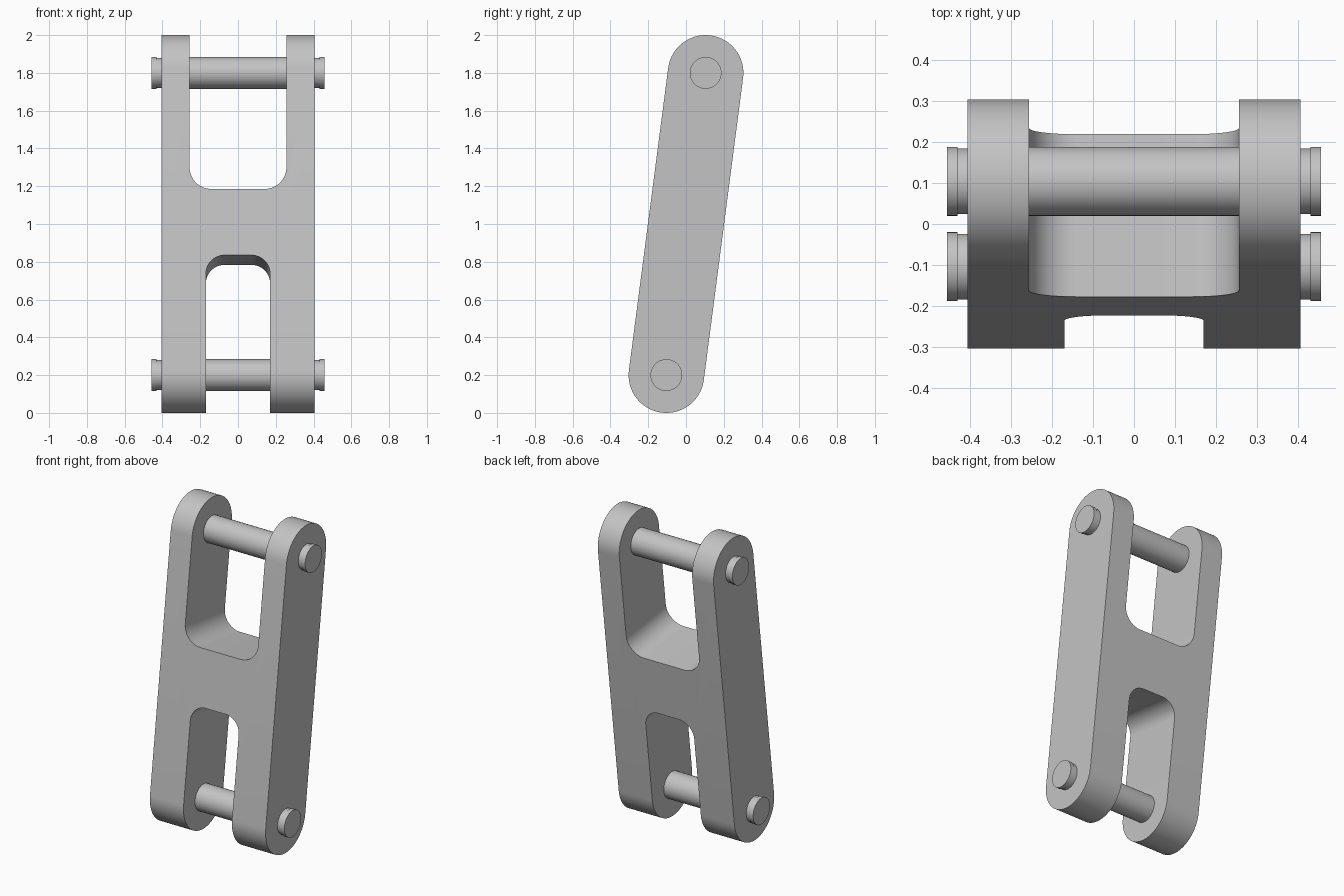
import bpy
import bmesh
from math import pi, sin, cos, atan2, hypot
from mathutils import Matrix, Vector

old = bpy.data.objects.get("Cube")
if old:
    bpy.data.objects.remove(old, do_unlink=True)

# Link proportions
RADIUS = 0.2
PIN_Y, PIN_Z = 0.104, 0.8          # pin centre offset from the middle
HALF_LENGTH = hypot(PIN_Y, PIN_Z)
LINK_HALF_WIDTH = 0.406
TILT = Matrix.Translation((0, 0, 1)) @ Matrix.Rotation(-atan2(PIN_Y, PIN_Z), 4, 'X')

steel = bpy.data.materials.new("steel grey")
steel.use_nodes = True
grey = (0.55, 0.55, 0.55, 1)
steel.diffuse_color = grey
steel.node_tree.nodes["Principled BSDF"].inputs["Base Color"].default_value = grey


def arc(cx, cy, r, start, end, steps):
    return [(cx + r * cos(start + (end - start) * i / steps),
             cy + r * sin(start + (end - start) * i / steps)) for i in range(steps + 1)]


def make_object(name, bm):
    bmesh.ops.recalc_face_normals(bm, faces=bm.faces)
    mesh = bpy.data.meshes.new(name)
    bm.to_mesh(mesh)
    bm.free()
    mesh.materials.append(steel)
    obj = bpy.data.objects.new(name, mesh)
    bpy.context.collection.objects.link(obj)
    return obj


def prism(name, outline, direction):
    """Extrude a closed outline symmetrically along a direction, then tilt it."""
    bm = bmesh.new()
    half = Vector(direction)
    face = bm.faces.new([bm.verts.new(Vector(p) - half) for p in outline])
    grown = bmesh.ops.extrude_face_region(bm, geom=[face])["geom"]
    bmesh.ops.translate(bm, vec=half * 2,
                        verts=[v for v in grown if isinstance(v, bmesh.types.BMVert)])
    bm.transform(TILT)
    return make_object(name, bm)


def select_only(obj):
    bpy.ops.object.select_all(action='DESELECT')
    obj.select_set(True)
    bpy.context.view_layer.objects.active = obj


def smooth(obj):
    select_only(obj)
    bpy.ops.object.shade_smooth_by_angle(angle=pi / 6)


# Link body: a long round-ended block, wide across x
stadium = (arc(0, HALF_LENGTH, RADIUS, 0, pi, 40)
           + arc(0, -HALF_LENGTH, RADIUS, pi, 2 * pi, 40))
body = prism("link_body", [(0, y, z) for y, z in stadium], (LINK_HALF_WIDTH, 0, 0))

# Open slots with rounded inner corners: side, half width, inner end, corner radius
for label, side, w, inner, r in (("upper", 1, 0.256, 0.161, 0.115),
                                 ("lower", -1, 0.17, 0.192, 0.1)):
    outline = ([(w, 1.3)] + [(-w, 1.3)]
               + arc(-w + r, inner + r, r, pi, 1.5 * pi, 14)
               + arc(w - r, inner + r, r, 1.5 * pi, 2 * pi, 14))
    cutter = prism(label + "_slot_cutter", [(x, 0, side * z) for x, z in outline], (0, 0.5, 0))
    cutter.hide_render = True
    cut = body.modifiers.new(label + " slot", 'BOOLEAN')
    cut.operation = 'DIFFERENCE'
    cut.solver = 'EXACT'
    cut.object = cutter
    select_only(body)
    bpy.ops.object.modifier_apply(modifier=cut.name)
    bpy.data.objects.remove(cutter, do_unlink=True)
smooth(body)

# Pins: a turned shaft with a shallow neck before each end head
HEAD, NECK, END, NECK_START = 0.084, 0.08, 0.457, 0.431
half_profile = [(NECK_START - 0.03, HEAD), (NECK_START - 0.03, NECK),
                (NECK_START, NECK), (NECK_START, HEAD), (END, HEAD), (END, 0)]
profile = [(-x, r) for x, r in reversed(half_profile)] + half_profile
for name, side in (("upper_pin", 1), ("lower_pin", -1)):
    bm = bmesh.new()
    points = [bm.verts.new((x, 0, r)) for x, r in profile]
    edges = [bm.edges.new(pair) for pair in zip(points, points[1:])]
    bmesh.ops.spin(bm, geom=points + edges, cent=(0, 0, 0), axis=(1, 0, 0),
                   angle=2 * pi, steps=48, use_merge=True)
    bmesh.ops.remove_doubles(bm, verts=bm.verts, dist=0.0001)
    bm.transform(Matrix.Translation((0, side * PIN_Y, 1 + side * PIN_Z)))
    smooth(make_object(name, bm))
